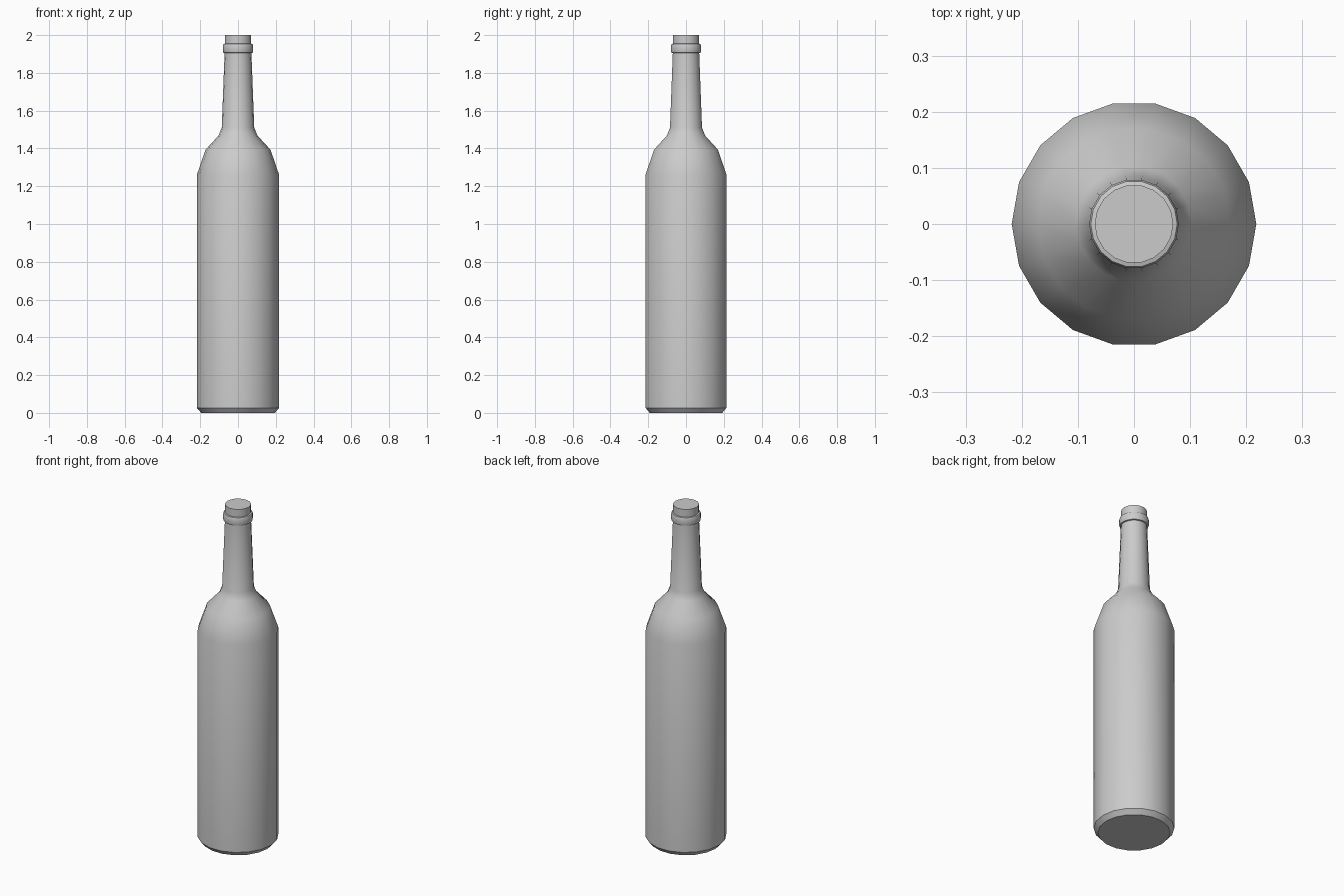
import bpy, bmesh, math

if "Cube" in bpy.data.objects:
    bpy.data.objects.remove(bpy.data.objects["Cube"])

SIDES = 18


def lathe(name, profile):
    """Revolve (radius, height) points around z and cap both ends."""
    bm = bmesh.new()
    rings = []
    for r, z in profile:
        rings.append([bm.verts.new((r * math.cos(2 * math.pi * i / SIDES),
                                    r * math.sin(2 * math.pi * i / SIDES), z))
                      for i in range(SIDES)])
    for low, high in zip(rings, rings[1:]):
        for i in range(SIDES):
            j = (i + 1) % SIDES
            bm.faces.new((low[i], low[j], high[j], high[i]))
    bm.faces.new(rings[0][::-1])
    bm.faces.new(rings[-1])
    mesh = bpy.data.meshes.new(name)
    bm.to_mesh(mesh)
    bm.free()
    obj = bpy.data.objects.new(name, mesh)
    bpy.context.collection.objects.link(obj)
    bpy.ops.object.select_all(action='DESELECT')
    obj.select_set(True)
    bpy.context.view_layer.objects.active = obj
    bpy.ops.object.shade_smooth_by_angle(angle=math.radians(35))
    return obj


# Whole bottle: chamfered base, body, shoulder, tapered neck, lip ring, mouth
lathe("bottle", [
    (0.195, 0.0), (0.218, 0.027),
    (0.218, 1.26), (0.172, 1.393), (0.103, 1.468), (0.086, 1.51),
    (0.071, 1.905),
    (0.078, 1.907), (0.080, 1.913), (0.080, 1.946), (0.077, 1.953),
    (0.070, 1.955), (0.070, 2.0),
])
